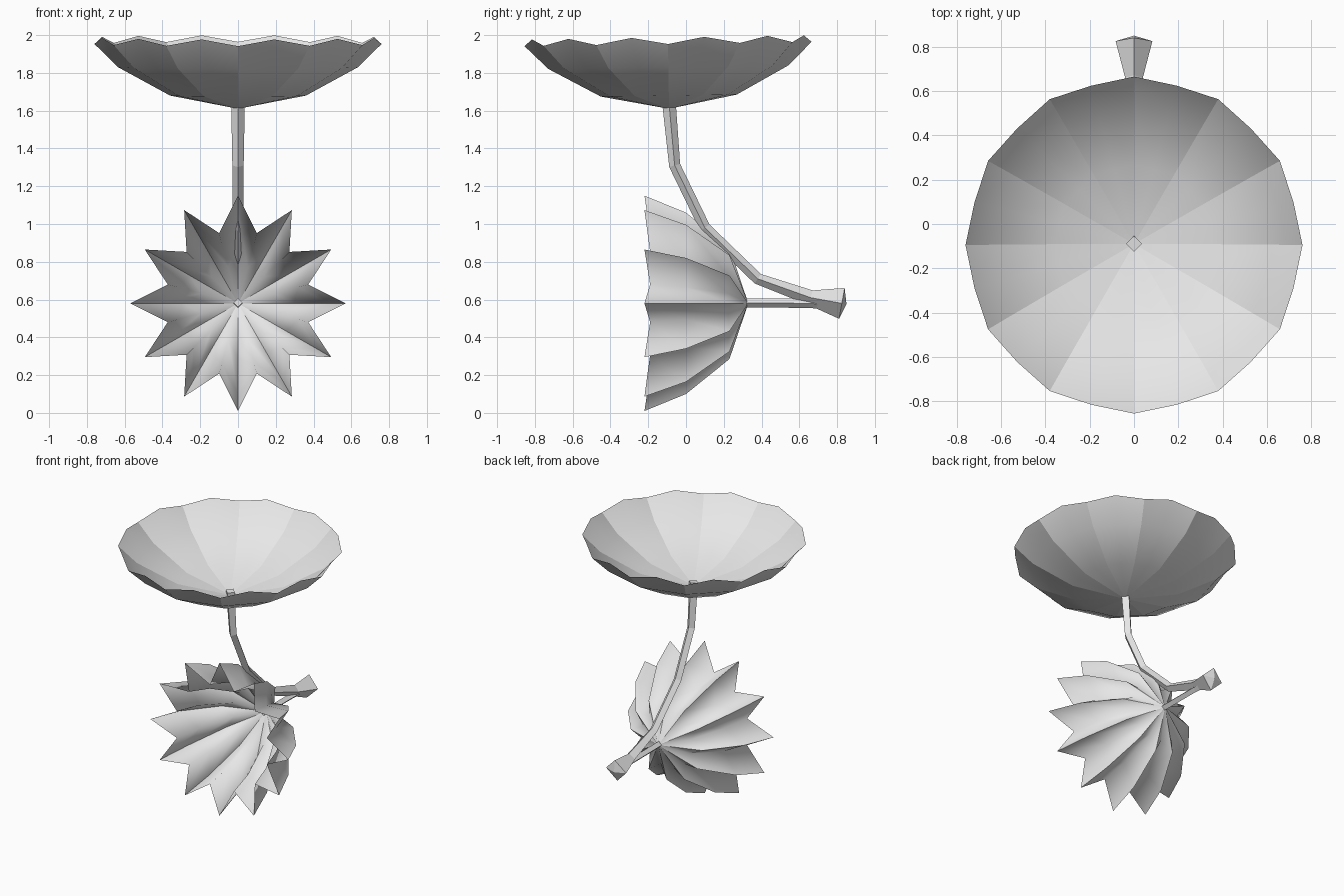
import bpy, bmesh, math
from mathutils import Vector, Matrix

if "Cube" in bpy.data.objects:
    bpy.data.objects.remove(bpy.data.objects["Cube"])

grey = bpy.data.materials.new("plain_grey")
grey.diffuse_color = (0.8, 0.8, 0.8, 1)
grey.use_nodes = True
grey.node_tree.nodes["Principled BSDF"].inputs["Base Color"].default_value = grey.diffuse_color


def finish(name, bm, smooth):
    me = bpy.data.meshes.new(name)
    bm.normal_update()
    for f in bm.faces:
        f.smooth = smooth
    bm.to_mesh(me)
    bm.free()
    me.materials.append(grey)
    ob = bpy.data.objects.new(name, me)
    bpy.context.collection.objects.link(ob)
    return ob


def canopy(name, apex_h, ridge, groove, matrix):
    """Open shell with 12 ridges and 12 grooves; profiles are (radius, height)."""
    bm = bmesh.new()
    apex = bm.verts.new((0, 0, apex_h))
    rings = []
    for a, b in zip(ridge, groove):
        ring = []
        for i in range(24):
            r, h = b if i % 2 else a
            t = math.radians(15 * i)
            ring.append(bm.verts.new((r * math.cos(t), r * math.sin(t), h)))
        rings.append(ring)
    for i in range(24):
        j = (i + 1) % 24
        bm.faces.new((apex, rings[0][i], rings[0][j]))
        for p, q in zip(rings, rings[1:]):
            bm.faces.new((p[i], q[i], q[j], p[j]))
    # crease along every ridge
    for i in range(0, 24, 2):
        line = [apex] + [ring[i] for ring in rings]
        for u, v in zip(line, line[1:]):
            bm.edges.get((u, v)).smooth = False
    bm.transform(matrix)
    return finish(name, bm, True)


def tube(name, path, cap_tip=0.0):
    """Four-sided diamond tube in the plane x = 0; path holds (y, z, radius)."""
    bm = bmesh.new()
    pts = [Vector((0, y, z)) for y, z, r in path]
    rings = []
    for k, p in enumerate(pts):
        d = (pts[min(k + 1, len(pts) - 1)] - pts[max(k - 1, 0)]).normalized()
        side = Vector((1, 0, 0))
        up = side.cross(d)
        r = path[k][2]
        rings.append([bm.verts.new(p + o * r) for o in (side, up, -side, -up)])
    for p, q in zip(rings, rings[1:]):
        for i in range(4):
            j = (i + 1) % 4
            bm.faces.new((p[i], p[j], q[j], q[i]))
    bm.faces.new(rings[0][::-1])
    if cap_tip:
        tip = bm.verts.new(pts[-1] + (pts[-1] - pts[-2]).normalized() * cap_tip)
        for i in range(4):
            bm.faces.new((rings[-1][i], rings[-1][(i + 1) % 4], tip))
    else:
        bm.faces.new(rings[-1])
    return finish(name, bm, False)


# upper dish, opening upward, with a scalloped rim
c15 = math.cos(math.radians(15))
canopy("dish", 0,
       [(0.36, 0.07), (0.635, 0.22), (0.76, 0.343)],
       [(0.36 * c15, 0.07), (0.635 * c15, 0.22), (0.745, 0.378)],
       Matrix.Translation((0, -0.09, 1.61)) @ Matrix.Rotation(0.015, 4, 'X'))

# lower pleated bloom, opening towards the front
canopy("pleated_bloom", -0.33,
       [(0.295, -0.23), (0.48, 0), (0.57, 0.22)],
       [(0.20, -0.225), (0.33, 0), (0.385, 0.19)],
       Matrix.Translation((0, 0, 0.58)) @ Matrix.Rotation(math.radians(90), 4, 'X'))

# curved stem carrying the dish, flaring into the cut end
tube("dish_stem", [(-0.09, 1.64, 0.036), (-0.06, 1.31, 0.03), (0.10, 0.98, 0.03),
                   (0.38, 0.71, 0.03), (0.66, 0.61, 0.04), (0.825, 0.58, 0.083)], 0.025)

# straight stem carrying the bloom
tube("bloom_stem", [(0.30, 0.582, 0.024), (0.65, 0.58, 0.024), (0.78, 0.57, 0.026)])
